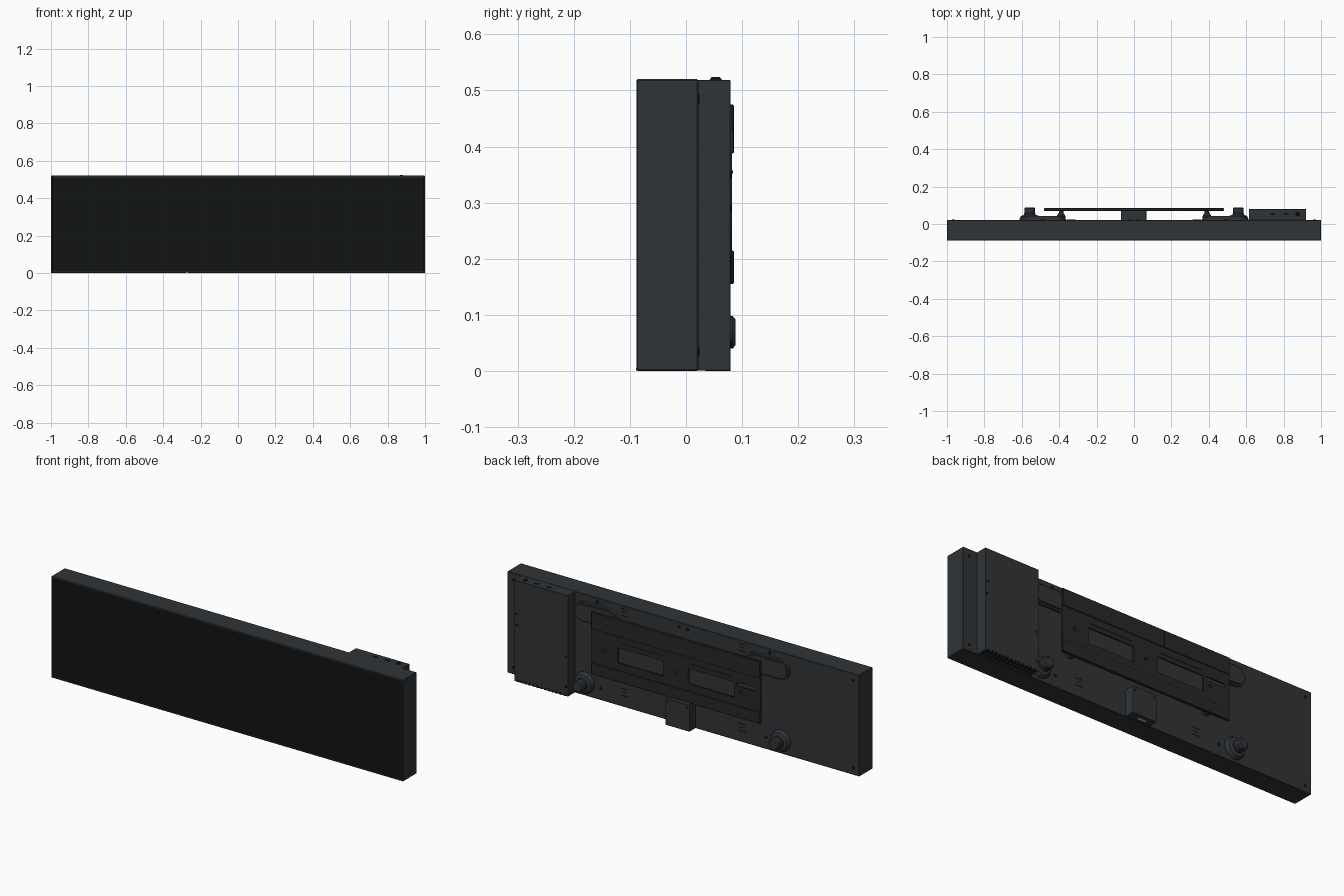
import bpy, bmesh, math
from mathutils import Matrix

if "Cube" in bpy.data.objects:
    bpy.data.objects.remove(bpy.data.objects["Cube"])


def material(name, c):
    m = bpy.data.materials.new(name)
    m.diffuse_color = (*c, 1)
    m.use_nodes = True
    m.node_tree.nodes["Principled BSDF"].inputs["Base Color"].default_value = m.diffuse_color
    return m


BODY = material("dark_grey", (0.030, 0.034, 0.038))
PLATE = material("plate_black", (0.020, 0.021, 0.022))
BLACK = material("black", (0.006, 0.0065, 0.007))
LIGHT = material("port_white", (0.7, 0.7, 0.7))


def finish(name, bm, mat, smooth=False):
    me = bpy.data.meshes.new(name)
    bmesh.ops.recalc_face_normals(bm, faces=bm.faces)
    bm.to_mesh(me)
    bm.free()
    ob = bpy.data.objects.new(name, me)
    bpy.context.collection.objects.link(ob)
    me.materials.append(mat)
    if smooth:
        bpy.context.view_layer.objects.active = ob
        ob.select_set(True)
        bpy.ops.object.shade_smooth_by_angle(angle=math.radians(35))
        ob.select_set(False)
    return ob


def box(name, x, y, z, mat=BODY, bevel=0):
    bm = bmesh.new()
    bmesh.ops.create_cube(bm, size=1)
    for v in bm.verts:
        v.co = [r[0] if c < 0 else r[1] for c, r in zip(v.co, (x, y, z))]
    if bevel:
        bmesh.ops.bevel(bm, geom=bm.edges[:], offset=bevel, segments=1, affect='EDGES')
    return finish(name, bm, mat)


def lathe_y(name, profile, x, z, mat=BODY, n=32):
    """Turn (radius, y) pairs around an axis running along y."""
    bm = bmesh.new()
    rings = [[bm.verts.new((x + r * math.cos(i * math.tau / n), y,
                            z + r * math.sin(i * math.tau / n))) for i in range(n)]
             for r, y in profile]
    for a, b in zip(rings, rings[1:]):
        for i in range(n):
            bm.faces.new((a[i], a[(i + 1) % n], b[(i + 1) % n], b[i]))
    bm.faces.new(rings[0])
    bm.faces.new(rings[-1])
    return finish(name, bm, mat, True)


def screw(x, z, y, r=0.008):
    lathe_y("screw", [(r, y - 0.001), (r, y + 0.0015), (r * 0.6, y + 0.0025)], x, z, BLACK, 12)


def rect(x0, x1, z0, z1):
    return [(x0, z0), (x1, z0), (x1, z1), (x0, z1)]


def capsule(x0, x1, z0, z1, n=10):
    r, zc = (z1 - z0) / 2, (z0 + z1) / 2
    pts = []
    for xc, a0 in ((x1 - r, -math.pi / 2), (x0 + r, math.pi / 2)):
        for i in range(n + 1):
            a = a0 + math.pi * i / n
            pts.append((xc + r * math.cos(a), zc + r * math.sin(a)))
    return pts


def sheet(name, loops, y0, y1, mat, bevel=0):
    """Flat xz outline with holes, given thickness along y."""
    cu = bpy.data.curves.new(name, 'CURVE')
    cu.dimensions, cu.fill_mode = '2D', 'BOTH'
    cu.extrude = (y1 - y0) / 2
    for loop in loops:
        s = cu.splines.new('POLY')
        s.points.add(len(loop) - 1)
        for p, (a, b) in zip(s.points, loop):
            p.co = (a, b, 0, 1)
        s.use_cyclic_u = True
    tmp = bpy.data.objects.new(name + "_curve", cu)
    bpy.context.collection.objects.link(tmp)
    bpy.context.view_layer.update()
    me = bpy.data.meshes.new_from_object(tmp.evaluated_get(bpy.context.evaluated_depsgraph_get()))
    bm = bmesh.new()
    bm.from_mesh(me)
    bpy.data.objects.remove(tmp)
    bpy.data.meshes.remove(me)
    bmesh.ops.remove_doubles(bm, verts=bm.verts, dist=1e-5)
    bmesh.ops.transform(bm, verts=bm.verts,
                        matrix=Matrix.Translation((0, (y0 + y1) / 2, 0)) @ Matrix.Rotation(math.pi / 2, 4, 'X'))
    return finish(name, bm, mat)


BACK = 0.022

# display housing with a recessed front
case = box("display_housing", (-1, 1), (-0.0885, BACK), (0, 0.52), BODY, 0.0025)
bm = bmesh.new()
bm.from_mesh(case.data)
front = min(bm.faces, key=lambda f: f.calc_center_median().y)
bmesh.ops.inset_region(bm, faces=[front], thickness=0.006)
bmesh.ops.inset_region(bm, faces=[front], thickness=0.0005, depth=-0.003)
bm.to_mesh(case.data)
bm.free()
box("screen_panel", (-0.991, 0.991), (-0.0865, -0.0862 + 0.0007), (0.009, 0.511), BLACK)
box("front_sensor", (-0.278, -0.268), (-0.0888, -0.087), (0.001, 0.005), LIGHT)

# electronics box on the back
box("electronics_box", (0.615, 0.92), (BACK - 0.002, 0.079), (0.001, 0.519), BODY, 0.001)
for i in range(13):
    x = 0.63 + i * 0.022
    box("vent_slot", (x, x + 0.011), (0.035, 0.0797), (0.0002, 0.012), BLACK)
for x, z in ((0.908, 0.35), (0.908, 0.29), (0.627, 0.2), (0.627, 0.05)):
    screw(x, z, 0.079, 0.006)
bm = bmesh.new()
bmesh.ops.create_cone(bm, cap_ends=True, segments=16, radius1=0.012, radius2=0.007, depth=0.006,
                      matrix=Matrix.Translation((0.875, 0.053, 0.521)))
finish("top_button", bm, BLACK)
for x in (0.73, 0.80):
    box("top_port", (x, x + 0.025), (0.047, 0.059), (0.516, 0.5205), BLACK)

# small sensor box at the bottom centre
box("control_box", (-0.07, 0.066), (BACK - 0.002, 0.072), (0.001, 0.138), BODY, 0.001)
box("control_port", (-0.03, 0.015), (0.04, 0.052), (0.0003, 0.006), LIGHT)
for x in (-0.057, 0.053):
    screw(x, 0.122, 0.072, 0.005)

# wall mount plate with windows, holes and a keyhole slot
holes = [rect(0.07, 0.33, 0.252, 0.33), rect(-0.33, -0.07, 0.252, 0.33)]
holes += [capsule(x - 0.008, x + 0.008, 0.283, 0.299, 8) for x in (-0.37, 0, 0.41)]
holes += [capsule(-0.455, -0.345, 0.314, 0.334, 8)]
sheet("mount_plate", [rect(-0.48, 0.48, 0.155, 0.475)] + holes, 0.073, 0.082, PLATE)
for z0, z1 in ((0.388, 0.475), (0.155, 0.215)):
    box("plate_rail", (-0.48, 0.48), (0.070, 0.0855), (z0, z1), PLATE, 0.002)
box("plate_rail_seam", (-0.106, -0.102), (0.08, 0.0859), (0.39, 0.473), BLACK)
for x in (-0.2, 0.2):
    box("plate_rib", (x - 0.12, x + 0.12), (0.08, 0.084), (0.352, 0.357), PLATE)

for s in (-1, 1):
    # side brackets and the cone spacers holding the plate
    sheet("bracket_arm", [capsule(*sorted((s * 0.61, s * 0.365)), 0.385, 0.485)], BACK - 0.001, 0.036, BODY)
    sheet("bracket_arm_top", [capsule(*sorted((s * 0.602, s * 0.373)), 0.393, 0.477)], 0.035, 0.044, BODY)
    for z in (0.2, 0.435):
        lathe_y("plate_spacer", [(0.026, 0.021), (0.022, 0.045), (0.012, 0.06), (0.012, 0.074)],
                s * 0.39, z, PLATE, 20)
    # turning knobs
    lathe_y("knob", [(0.054, 0.021), (0.054, 0.03), (0.046, 0.044), (0.031, 0.049),
                     (0.031, 0.055), (0.027, 0.058), (0.029, 0.083), (0.023, 0.0885)], s * 0.557, 0.069)
    # mounting slots and screws on the back
    for z in (0.485, 0.075):
        for dz in (-0.018, 0, 0.018):
            w = 0.012 if dz == 0 else 0.022
            box("back_slot", (s * 0.335 - w, s * 0.335 + w), (BACK - 0.002, BACK + 0.0008),
                (z + dz - 0.002, z + dz + 0.002), BLACK)
    for x, z in ((0.965, 0.485), (0.965, 0.035), (0.49, 0.5), (0.47, 0.06), (0.024, 0.495)):
        screw(s * x, z, BACK)
